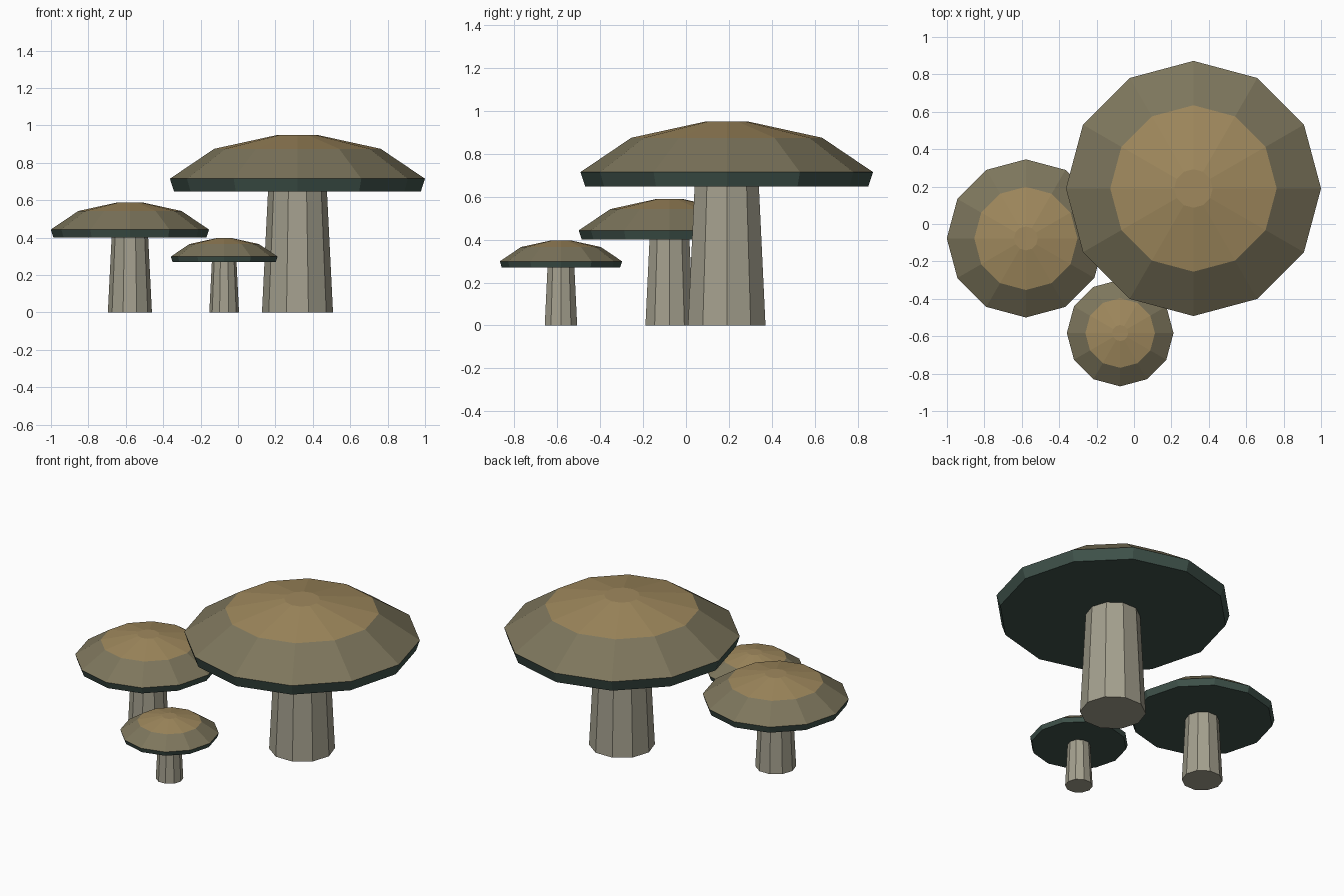
import bpy
from math import cos, sin, tau

if "Cube" in bpy.data.objects:
    bpy.data.objects.remove(bpy.data.objects["Cube"])


def material(name, color):
    m = bpy.data.materials.new(name)
    m.diffuse_color = (*color, 1)
    m.use_nodes = True
    m.node_tree.nodes["Principled BSDF"].inputs["Base Color"].default_value = m.diffuse_color
    return m


CROWN = material("crown_brown", (0.35, 0.25, 0.11))
SLOPE = material("slope_olive", (0.205, 0.18, 0.107))
UNDER = material("underside_green", (0.05, 0.085, 0.07))
STEM = material("stem_grey", (0.37, 0.35, 0.27))


def lathe(name, profile, sides, loc, scale, band_mats, base_mat, top_mat):
    """Flat-faced closed solid from (radius, height) rings, one material per band."""
    verts = [(r * cos(tau * i / sides), r * sin(tau * i / sides), z)
             for r, z in profile for i in range(sides)]
    verts = [(x * scale, y * scale, z * scale) for x, y, z in verts]
    faces, mats = [], []
    for k, mat in enumerate(band_mats):
        for i in range(sides):
            j = (i + 1) % sides
            a, b = k * sides, (k + 1) * sides
            faces.append((a + i, a + j, b + j, b + i))
            mats.append(mat)
    faces.append(tuple(reversed(range(sides))))
    faces.append(tuple(range((len(profile) - 1) * sides, len(profile) * sides)))
    mats += [base_mat, top_mat]

    mesh = bpy.data.meshes.new(name)
    mesh.from_pydata(verts, [], faces)
    slots = list(dict.fromkeys(mats))
    for m in slots:
        mesh.materials.append(m)
    for poly, m in zip(mesh.polygons, mats):
        poly.material_index = slots.index(m)
    obj = bpy.data.objects.new(name, mesh)
    obj.location = loc
    bpy.context.collection.objects.link(obj)
    return obj


# Profiles of the large mushroom; the others are scaled copies
STEM_PROFILE = [(0.19, 0), (0.157, 0.66)]
CAP_PROFILE = [(0.66, 0.648), (0.682, 0.715), (0.445, 0.875), (0.103, 0.95)]


def mushroom(size, x, y, scale):
    lathe(size + "_stem", STEM_PROFILE, 10, (x, y, 0), scale, [STEM], STEM, STEM)
    lathe(size + "_cap", CAP_PROFILE, 12, (x, y, 0), scale,
          [UNDER, SLOPE, CROWN], UNDER, CROWN)


mushroom("large", 0.318, 0.19, 1.0)
mushroom("medium", -0.578, -0.077, 0.62)
mushroom("small", -0.074, -0.583, 0.418)
